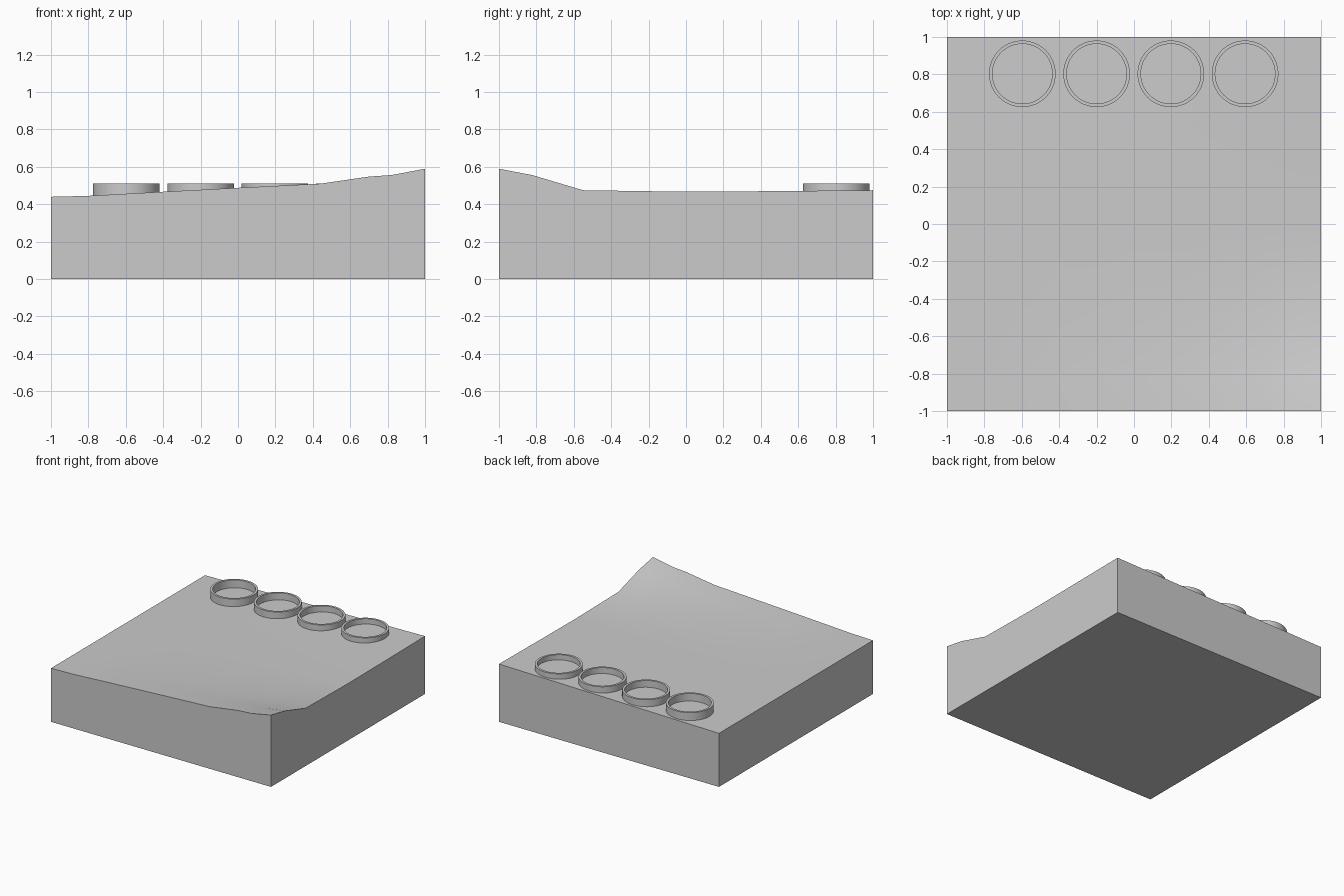
import bpy
import bmesh
from math import radians

cube = bpy.data.objects.get("Cube")
if cube:
    bpy.data.objects.remove(cube, do_unlink=True)

grey = bpy.data.materials.new("light grey")
grey.use_nodes = True
grey.diffuse_color = (0.6, 0.6, 0.6, 1)
grey.node_tree.nodes["Principled BSDF"].inputs["Base Color"].default_value = (0.6, 0.6, 0.6, 1)


def finish(name, bm):
    """Turn a bmesh into a grey, edge-aware smooth object."""
    bmesh.ops.recalc_face_normals(bm, faces=bm.faces)
    mesh = bpy.data.meshes.new(name)
    bm.to_mesh(mesh)
    bm.free()
    mesh.materials.append(grey)
    obj = bpy.data.objects.new(name, mesh)
    bpy.context.collection.objects.link(obj)
    bpy.ops.object.select_all(action='DESELECT')
    obj.select_set(True)
    bpy.context.view_layer.objects.active = obj
    bpy.ops.object.shade_smooth_by_angle(angle=radians(30))
    return obj


# Ground block: gentle slope towards the left, with a rise at the front edge
front_edge = [(-1, 0.44), (-0.8, 0.445), (-0.6, 0.456), (-0.4, 0.467), (0, 0.488),
              (0.44, 0.51), (0.7, 0.548), (0.82, 0.556), (1, 0.59)]
fade = [(-1, 1.0), (-0.82, 0.7), (-0.55, 0.0), (0, -0.07), (0.5, -0.04), (1, 0.0)]


def base_height(x):
    return 0.44 + 0.0175 * (x + 1)


bm = bmesh.new()
rows = [[bm.verts.new((x, y, base_height(x) + (z - base_height(x)) * f))
         for x, z in front_edge] for y, f in fade]
for low, high in zip(rows, rows[1:]):
    for i in range(len(low) - 1):
        bm.faces.new((low[i], low[i + 1], high[i + 1], high[i]))

# Straight walls and a flat underside
rim = [e for e in bm.edges if e.is_boundary]
skirt = bmesh.ops.extrude_edge_only(bm, edges=rim)["geom"]
for v in skirt:
    if isinstance(v, bmesh.types.BMVert):
        v.co.z = 0
bottom = [e for e in bm.edges if e.is_boundary]
bmesh.ops.contextual_create(bm, geom=bottom)
finish("ground_block", bm)

# Row of four level rings set into the ground along the back
SIDES = 64
profile = [(0.178, 0.42), (0.178, 0.51), (0.16, 0.51), (0.16, 0.42)]
for number in range(4):
    bm = bmesh.new()
    verts = [bm.verts.new((r, 0, z)) for r, z in profile]
    edges = [bm.edges.new((verts[i], verts[(i + 1) % 4])) for i in range(4)]
    bmesh.ops.spin(bm, geom=verts + edges, cent=(0, 0, 0), axis=(0, 0, 1),
                   angle=radians(360), steps=SIDES, use_duplicate=False)
    bmesh.ops.remove_doubles(bm, verts=bm.verts, dist=0.0005)
    ring = finish(f"ring_{number + 1}", bm)
    ring.location = (-0.597 + 0.397 * number, 0.803, 0)
